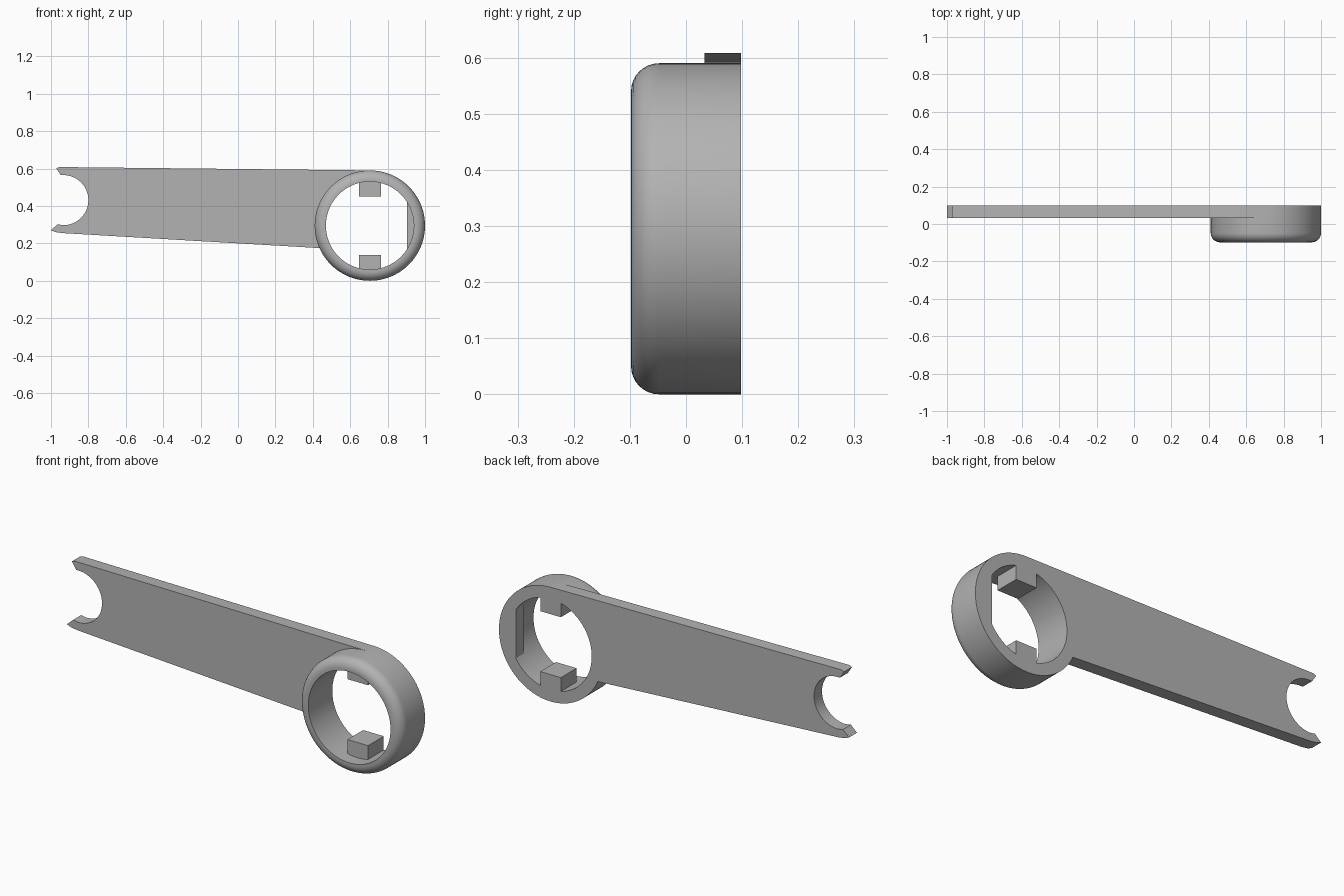
import bpy, bmesh, math
from mathutils import Vector

cube = bpy.data.objects.get("Cube")
if cube:
    bpy.data.objects.remove(cube, do_unlink=True)

# One plain grey material
grey = bpy.data.materials.new("plain_grey")
grey.use_nodes = True
colour = (0.45, 0.45, 0.45, 1)
grey.diffuse_color = colour
grey.node_tree.nodes["Principled BSDF"].inputs["Base Color"].default_value = colour

CX, CZ = 0.705, 0.295            # ring centre
R_OUT, R_IN = 0.295, 0.235       # ring radii
FRONT, BACK = -0.098, 0.098
PLATE_FRONT = 0.033
FILLET = 0.05


def finish(name, bm, smooth=False):
    bmesh.ops.recalc_face_normals(bm, faces=bm.faces)
    mesh = bpy.data.meshes.new(name)
    bm.to_mesh(mesh)
    bm.free()
    mesh.materials.append(grey)
    obj = bpy.data.objects.new(name, mesh)
    bpy.context.collection.objects.link(obj)
    if smooth:
        bpy.ops.object.select_all(action='DESELECT')
        obj.select_set(True)
        bpy.context.view_layer.objects.active = obj
        bpy.ops.object.shade_smooth_by_angle(angle=math.radians(30))
    return obj


def arc(cx, cz, r, start, end, steps):
    """Points on a circular arc, angles in degrees."""
    angles = [math.radians(start + (end - start) * i / steps) for i in range(steps + 1)]
    return [(cx + r * math.cos(a), cz + r * math.sin(a)) for a in angles]


def extrude_outline(name, points, y0, y1, smooth=False):
    """Flat outline in x and z, extruded along y."""
    bm = bmesh.new()
    face = bm.faces.new([bm.verts.new((x, y0, z)) for x, z in points])
    out = bmesh.ops.extrude_face_region(bm, geom=[face])
    verts = [v for v in out["geom"] if isinstance(v, bmesh.types.BMVert)]
    bmesh.ops.translate(bm, verts=verts, vec=(0, y1 - y0, 0))
    return finish(name, bm, smooth)


# Ring: lathed section with a rounded outer front edge
section = [(R_IN, BACK), (R_IN, FRONT)]
section += arc(R_OUT - FILLET, FRONT + FILLET, FILLET, -90, 0, 8)
section += [(R_OUT, BACK)]
bm = bmesh.new()
verts = [bm.verts.new((CX + r, y, CZ)) for r, y in section]
edges = [bm.edges.new((verts[i - 1], verts[i])) for i in range(len(verts))]
bmesh.ops.spin(bm, geom=verts + edges, cent=Vector((CX, 0, CZ)), axis=(0, 1, 0),
               angle=math.tau, steps=96, use_merge=True)
bmesh.ops.remove_doubles(bm, verts=bm.verts, dist=0.0001)
finish("ring", bm, True)

# Handle: tapered plate with an open round notch at the far end
outline = [(CX, 0.59)]
outline += arc(CX, CZ, 0.275, 90, 206, 32)
outline += [(0.43, 0.175), (-0.94, 0.255), (-0.975, 0.26), (-1.0, 0.27), (-0.965, 0.302)]
outline += arc(-0.934, 0.431, 0.134, -90, 90, 32)
outline += [(-0.948, 0.565), (-0.972, 0.602), (-0.955, 0.608)]
extrude_outline("handle", outline, PLATE_FRONT, BACK, True)

# Upper and lower square tabs inside the ring
for name, side in (("upper_tab", 1), ("lower_tab", -1)):
    z_in, z_out = CZ + side * 0.156, CZ + side * 0.24
    half = 0.059
    extrude_outline(name, [(CX - half, z_in), (CX + half, z_in),
                           (CX + half, z_out), (CX - half, z_out)], -0.03, BACK)

# Flat key on the inner wall
half_angle = math.degrees(math.acos(0.198 / R_IN))
extrude_outline("flat_key", arc(CX, CZ, R_IN + 0.001, -half_angle, half_angle, 12),
                PLATE_FRONT, BACK)
